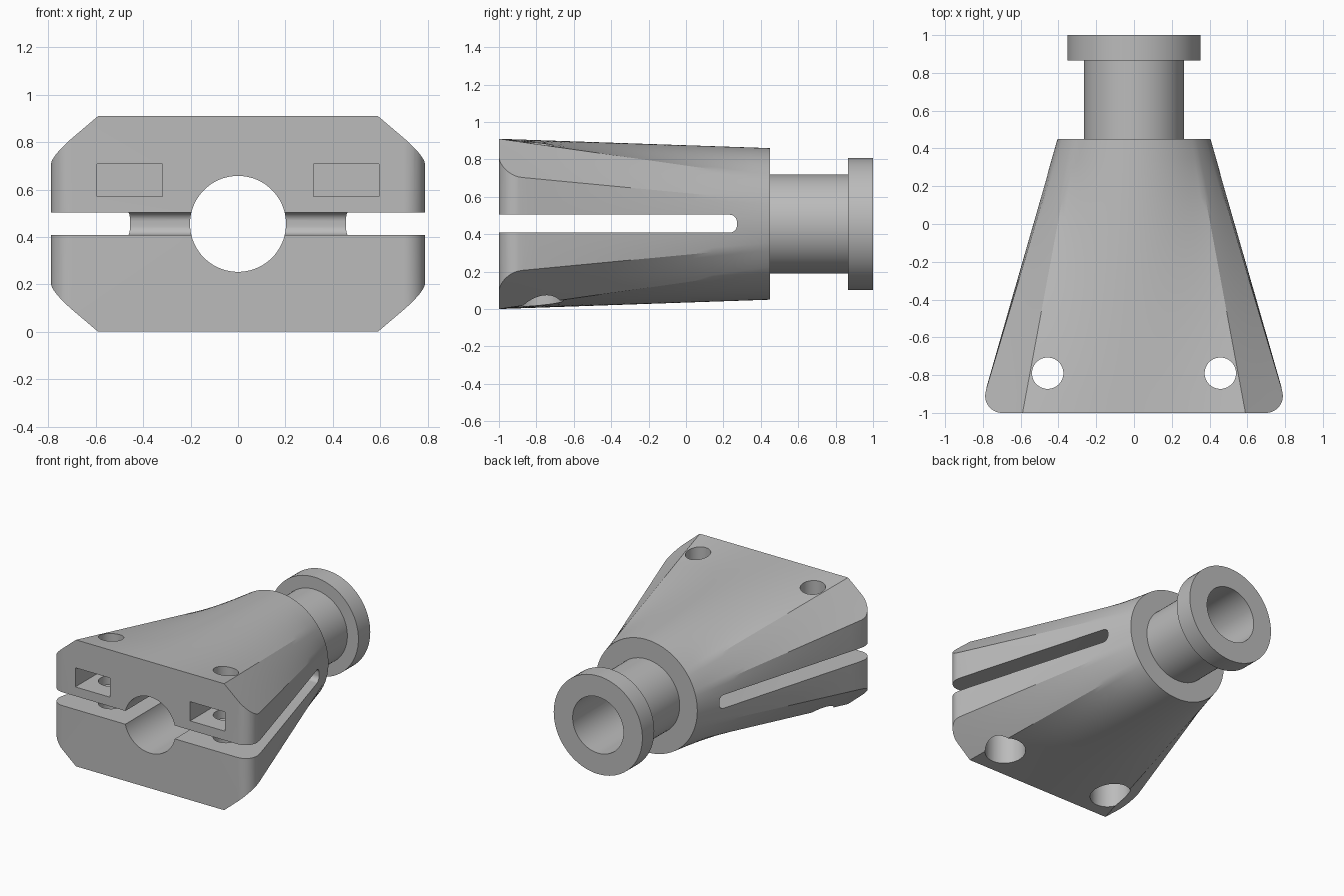
import bpy, bmesh, math
from mathutils import Vector, Matrix

cube = bpy.data.objects.get("Cube")
if cube:
    bpy.data.objects.remove(cube, do_unlink=True)

MID = 0.455                     # height of the main axis
FRONT, SHOULDER, BACK = -1.0, 0.45, 1.0
BODY_R, BORE_R = 0.405, 0.2025
BOLT_X, BOLT_Y = 0.457, -0.79

grey = bpy.data.materials.new("plain grey")
grey.use_nodes = True
colour = (0.5, 0.5, 0.5, 1)
grey.diffuse_color = colour
grey.node_tree.nodes["Principled BSDF"].inputs["Base Color"].default_value = colour


def finish(name, bm):
    bmesh.ops.recalc_face_normals(bm, faces=bm.faces)
    mesh = bpy.data.meshes.new(name)
    bm.to_mesh(mesh)
    bm.free()
    mesh.materials.append(grey)
    obj = bpy.data.objects.new(name, mesh)
    bpy.context.collection.objects.link(obj)
    return obj


def cylinder(name, radius, start, end, axis):
    """Solid cylinder between two points along 'Y' or 'Z'."""
    start, end = Vector(start), Vector(end)
    turn = Matrix.Rotation(math.pi / 2, 4, 'X') if axis == 'Y' else Matrix()
    bm = bmesh.new()
    bmesh.ops.create_cone(bm, cap_ends=True, segments=72, radius1=radius, radius2=radius,
                          depth=(end - start).length,
                          matrix=Matrix.Translation((start + end) / 2) @ turn)
    return finish(name, bm)


def prism(name, points, offset):
    """Extrude a closed outline of 3D points by an offset."""
    bm = bmesh.new()
    face = bm.faces.new([bm.verts.new(p) for p in points])
    made = bmesh.ops.extrude_face_region(bm, geom=[face])["geom"]
    moved = [v for v in made if isinstance(v, bmesh.types.BMVert)]
    bmesh.ops.translate(bm, verts=moved, vec=offset)
    return finish(name, bm)


def arc(cx, cy, r, a0, a1, n=14):
    angles = [math.radians(a0 + (a1 - a0) * i / n) for i in range(n + 1)]
    return [(cx + r * math.cos(a), cy + r * math.sin(a)) for a in angles]


def combine(target, tool, operation):
    mod = target.modifiers.new(tool.name, 'BOOLEAN')
    mod.operation, mod.solver, mod.object = operation, 'EXACT', tool
    bpy.context.view_layer.objects.active = target
    bpy.ops.object.modifier_apply(modifier=mod.name)
    bpy.data.objects.remove(tool, do_unlink=True)


# Tapered body: chamfered rectangle in front blending into a circle at the shoulder
HALF_W, HALF_H, FLAT_W, FLAT_H = 0.82, 0.455, 0.59, 0.26
chamfer = (HALF_H - FLAT_H) / (HALF_W - FLAT_W)


def front_radius(a):
    c, s = abs(math.cos(a)), abs(math.sin(a))
    reach = [(HALF_H + chamfer * FLAT_W) / (s + chamfer * c)]
    if c > 1e-6:
        reach.append(HALF_W / c)
    if s > 1e-6:
        reach.append(HALF_H / s)
    return min(reach)


low, high = math.atan2(FLAT_H, HALF_W), math.atan2(HALF_H, FLAT_W)
quarter = []
for a0, a1, n in ((0, low, 6), (low, high, 7), (high, math.pi / 2, 16)):
    quarter += [a0 + (a1 - a0) * i / n for i in range(n)]
angles = [a + k * math.pi / 2 if k % 2 == 0 else k * math.pi / 2 + math.pi / 2 - a
          for k in range(4) for a in quarter + [math.pi / 2]]
angles = sorted({round(a % math.tau, 6) for a in angles})

bm = bmesh.new()
rings = []
STEPS = 14
for i in range(-1, STEPS + 1):
    t = i / STEPS
    y = FRONT + (SHOULDER - FRONT) * t
    ring = []
    for a in angles:
        r = front_radius(a) * (1 - t) + BODY_R * t
        ring.append(bm.verts.new((r * math.cos(a), y, MID + r * math.sin(a))))
    rings.append(ring)
for r0, r1 in zip(rings, rings[1:]):
    for j in range(len(angles)):
        k = (j + 1) % len(angles)
        bm.faces.new((r0[j], r0[k], r1[k], r1[j]))
bm.faces.new(rings[0])
bm.faces.new(rings[-1])
body = finish("tapered_clamp_body", bm)

# Flat front with rounded vertical corners
corner = arc(0.698, FRONT + 0.09, 0.09, -90, 16)
plan = corner + [(0.5, 0.6)]
plan += [(-x, y) for x, y in reversed(plan)]
combine(body, prism("corner_trim", [(x, y, -0.3) for x, y in plan], (0, 0, 1.6)), 'INTERSECT')

# Neck and end flange
combine(body, cylinder("neck", 0.265, (0, 0.3, MID), (0, 0.93, MID), 'Y'), 'UNION')
combine(body, cylinder("flange", 0.353, (0, 0.865, MID), (0, BACK, MID), 'Y'), 'UNION')

# Central bore
combine(body, cylinder("bore", BORE_R, (0, -1.3, MID), (0, 1.3, MID), 'Y'), 'DIFFERENCE')

# Clamping slot with a rounded end
z0, z1, end, r = 0.408, 0.504, 0.272, 0.038
side = [(-1.3, z0)] + arc(end - r, z0 + r, r, -90, 0, 8) \
    + arc(end - r, z1 - r, r, 0, 90, 8) + [(-1.3, z1)]
combine(body, prism("slot", [(-1.2, y, z) for y, z in side], (2.4, 0, 0)), 'DIFFERENCE')

# Bolt holes, bolt head recesses and nut pockets on both sides
for s in (-1, 1):
    x = s * BOLT_X
    combine(body, cylinder("bolt_hole", 0.083, (x, BOLT_Y, -0.3), (x, BOLT_Y, 1.3), 'Z'),
            'DIFFERENCE')
    combine(body, cylinder("head_recess", 0.135, (x, BOLT_Y, -0.3), (x, BOLT_Y, 0.25), 'Z'),
            'DIFFERENCE')
    w, back = 0.138, BOLT_Y + 0.14
    outline = [(x - w, -1.2, 0.57), (x + w, -1.2, 0.57), (x + w, back, 0.57), (x - w, back, 0.57)]
    combine(body, prism("nut_pocket", outline, (0, 0, 0.138)), 'DIFFERENCE')

# Smooth curved surfaces, keep hard edges
bpy.ops.object.select_all(action='DESELECT')
body.select_set(True)
bpy.context.view_layer.objects.active = body
bpy.ops.object.shade_smooth_by_angle(angle=math.radians(20))
